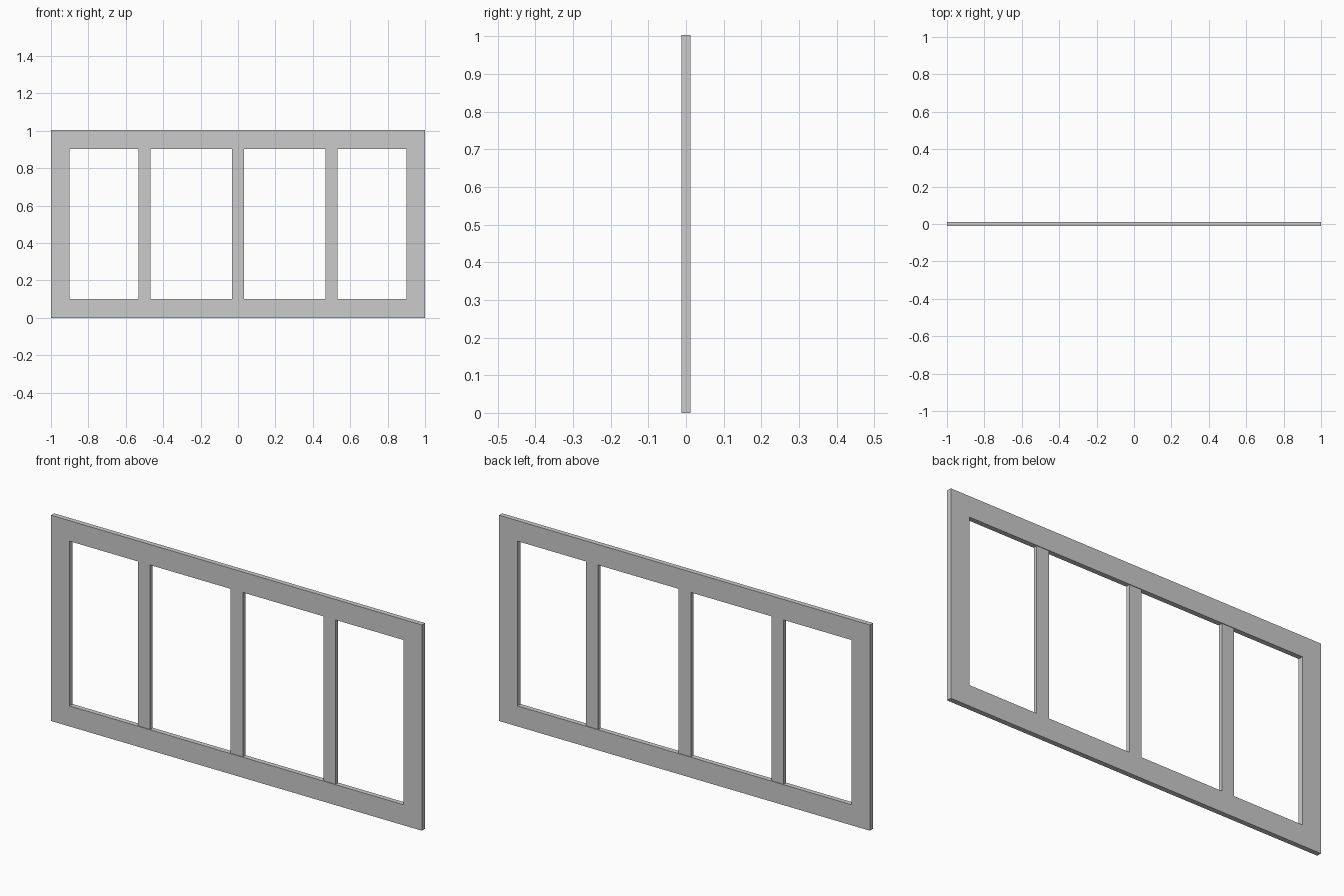
import bpy, bmesh

if "Cube" in bpy.data.objects:
    bpy.data.objects.remove(bpy.data.objects["Cube"])

W, H, D = 1.0, 1.003, 0.012     # half width, height, half depth
B = 0.1                         # border width


def frame(name):
    # Mitred rectangular ring, extruded through its depth
    outer = [(-W, 0), (W, 0), (W, H), (-W, H)]
    inner = [(-W + B, B), (W - B, B), (W - B, H - B), (-W + B, H - B)]
    bm = bmesh.new()
    rings = [[bm.verts.new((x, y, z)) for x, z in loop]
             for loop, y in ((outer, -D), (inner, -D), (inner, D), (outer, D))]
    for i in range(4):
        a, b = rings[i], rings[(i + 1) % 4]
        for j in range(4):
            k = (j + 1) % 4
            bm.faces.new((a[j], a[k], b[k], b[j]))
    bmesh.ops.recalc_face_normals(bm, faces=bm.faces)
    me = bpy.data.meshes.new(name)
    bm.to_mesh(me)
    bm.free()
    bpy.context.collection.objects.link(bpy.data.objects.new(name, me))


def box(name, center, size):
    bpy.ops.mesh.primitive_cube_add(size=1, location=center)
    ob = bpy.context.object
    ob.name = name
    ob.scale = size
    bpy.ops.object.transform_apply(location=False, rotation=False, scale=True)


# Outer frame
frame("outer_frame")

# Vertical bars, set slightly back from the frame faces
for i, x in enumerate((-0.5, 0, 0.5)):
    box(f"vertical_bar_{i + 1}", (x, 0, H / 2), (0.066, 0.018, H - 2 * B))
